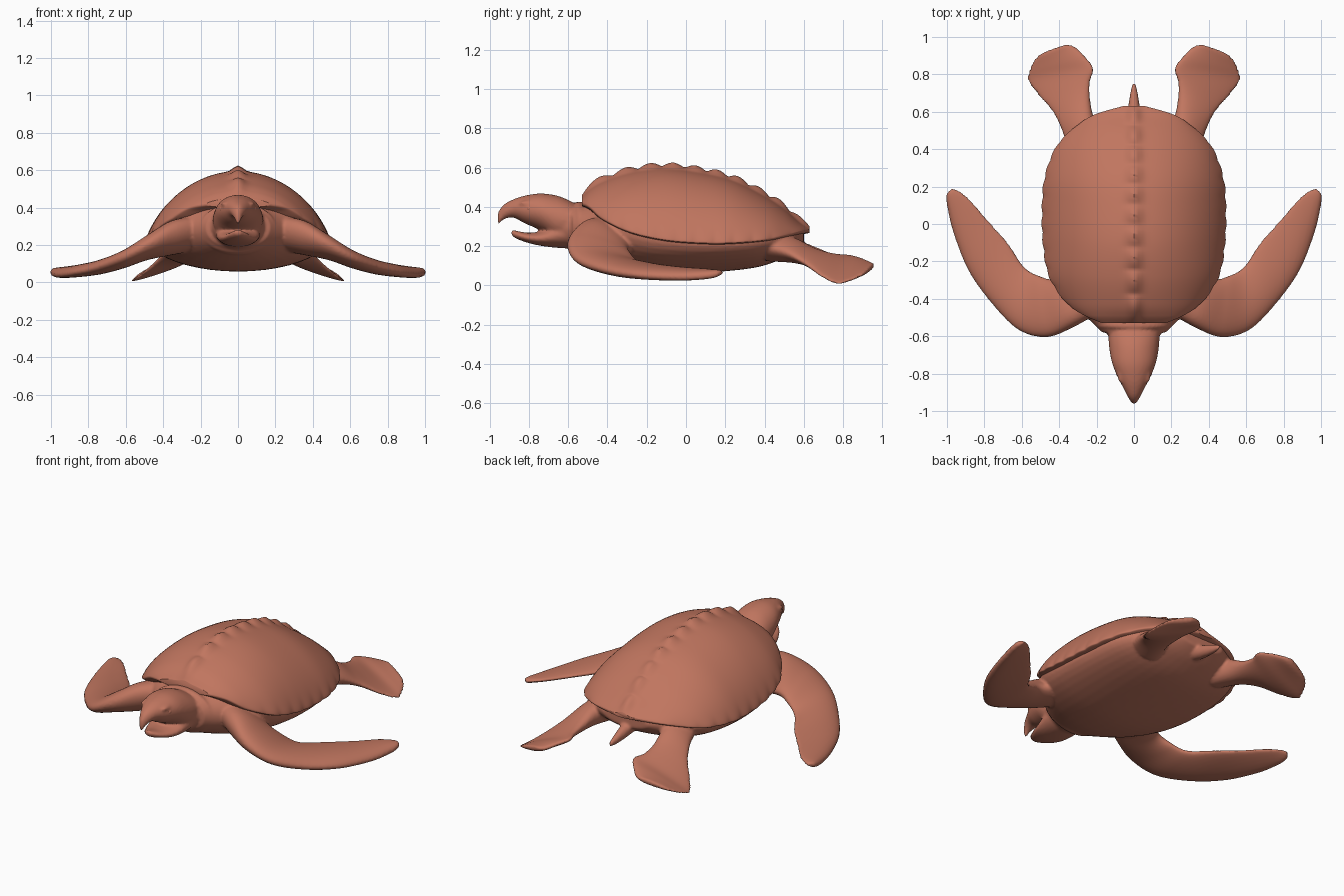
import bpy
import bmesh
import math
from mathutils import Vector

default_cube = bpy.data.objects.get("Cube")
if default_cube:
    bpy.data.objects.remove(default_cube, do_unlink=True)

# One clay colour for everything
clay = bpy.data.materials.new("terracotta")
clay.use_nodes = True
colour = (0.53, 0.18, 0.115, 1)
clay.diffuse_color = colour
shader = clay.node_tree.nodes["Principled BSDF"]
shader.inputs["Base Color"].default_value = colour
shader.inputs["Roughness"].default_value = 0.7


def refine(rows, steps):
    """Smooth curve through the key rows, whatever they hold."""
    result = []
    last = len(rows) - 1
    for i in range(last):
        before, start = rows[max(i - 1, 0)], rows[i]
        end, after = rows[i + 1], rows[min(i + 2, last)]
        for k in range(steps):
            t = k / steps
            result.append([
                b + 0.5 * t * (c - a + t * (2 * a - 5 * b + 4 * c - d + t * (3 * (b - c) + d - a)))
                for a, b, c, d in zip(before, start, end, after)])
    result.append(list(rows[-1]))
    return result


def loft(bm, rings):
    """Skin a list of closed rings and cap both ends."""
    loops = [[bm.verts.new(p) for p in ring] for ring in rings]
    count = len(loops[0])
    for a, b in zip(loops, loops[1:]):
        for i in range(count):
            j = (i + 1) % count
            bm.faces.new((a[i], a[j], b[j], b[i]))
    bm.faces.new(loops[0])
    bm.faces.new(loops[-1])


def angles(count):
    return [math.tau * i / count for i in range(count)]


def tube(bm, rows, steps=6):
    """Rows hold y, half width, top and bottom."""
    rings = []
    for y, width, top, bottom in refine(rows, steps):
        middle, half = (top + bottom) / 2, (top - bottom) / 2
        rings.append([(width * math.cos(t), y, middle + half * math.sin(t)) for t in angles(40)])
    loft(bm, rings)


def flipper(bm, rows, side):
    """Rows hold a point on each edge of the blade and half its thickness."""
    rings = []
    for row in refine(rows, 8):
        lead, trail, thick = Vector(row[:3]), Vector(row[3:6]), row[6]
        middle, half = (lead + trail) / 2, (lead - trail) / 2
        ring = []
        for t in angles(32):
            point = middle + half * math.cos(t)
            # The front edge is rounder than the back edge
            point.z += thick * math.sin(t) * (1 + 0.3 * math.cos(t))
            ring.append((side * point.x, point.y, point.z))
        rings.append(ring)
    loft(bm, rings)


def finish(bm, name):
    bmesh.ops.recalc_face_normals(bm, faces=bm.faces)
    mesh = bpy.data.meshes.new(name)
    bm.to_mesh(mesh)
    bm.free()
    mesh.materials.append(clay)
    mesh.polygons.foreach_set("use_smooth", [True] * len(mesh.polygons))
    obj = bpy.data.objects.new(name, mesh)
    bpy.context.collection.objects.link(obj)
    return obj


def blob(bm, centre, size):
    made = bmesh.ops.create_uvsphere(bm, u_segments=20, v_segments=12, radius=1)
    for v in made["verts"]:
        v.co = Vector(centre) + Vector(a * b for a, b in zip(v.co, size))


# Soft body: belly, neck, head, jaw, tail and flippers fused together
belly = [(-.58, .17, .41, .18), (-.5, .25, .42, .14), (-.35, .395, .48, .09),
         (-.15, .455, .43, .06), (.1, .465, .375, .065), (.35, .425, .36, .09),
         (.5, .315, .34, .14), (.6, .15, .3, .2)]
neck = [(-.7, .1, .42, .21), (-.6, .138, .42, .185), (-.572, .148, .41, .175),
        (-.55, .2, .427, .155), (-.51, .205, .42, .145), (-.4, .2, .4, .15)]
head = [(-.96, .01, .37, .3), (-.93, .03, .41, .335), (-.88, .055, .438, .345),
        (-.82, .087, .457, .315), (-.74, .118, .468, .28),
        (-.65, .134, .455, .22), (-.57, .135, .42, .24)]
jaw = [(-.89, .015, .285, .255), (-.86, .045, .277, .236), (-.8, .08, .268, .215),
       (-.73, .105, .28, .2), (-.64, .12, .33, .19), (-.56, .12, .35, .19)]
tail = [(.5, .05, .26, .16), (.6, .035, .22, .14), (.7, .02, .18, .13), (.755, .007, .155, .135)]
front_blade = [
    (.2, -.48, .29, .3, -.2, .21, .085), (.33, -.555, .265, .42, -.29, .19, .085),
    (.47, -.605, .21, .51, -.275, .15, .062), (.62, -.565, .135, .59, -.225, .11, .045),
    (.765, -.42, .08, .675, -.1, .09, .038), (.885, -.25, .053, .785, .025, .08, .032),
    (.965, -.05, .042, .885, .14, .075, .026), (1, .1, .048, .95, .185, .07, .02),
    (1.003, .16, .06, .975, .19, .065, .012)]
rear_blade = [
    (.16, .44, .2, .35, .38, .2, .075), (.215, .57, .185, .385, .5, .17, .062),
    (.235, .67, .16, .435, .6, .115, .042), (.235, .76, .15, .51, .685, .05, .031),
    (.215, .83, .15, .567, .765, .01, .024), (.255, .89, .135, .56, .83, .022, .022),
    (.31, .945, .11, .515, .9, .055, .019), (.36, .96, .105, .44, .935, .085, .012)]

body_mesh = bmesh.new()
for part in (belly, neck, head, jaw, tail):
    tube(body_mesh, part)
for side in (-1, 1):
    flipper(body_mesh, front_blade, side)
    flipper(body_mesh, rear_blade, side)
    # Brow ridge
    blob(body_mesh, (side * .07, -.8, .418), (.02, .05, .015))
body = finish(body_mesh, "body")
fuse = body.modifiers.new("fuse", "REMESH")
fuse.mode = "VOXEL"
fuse.voxel_size = 0.009
fuse.use_smooth_shade = True
soften = body.modifiers.new("soften", "SMOOTH")
soften.factor = 0.5
soften.iterations = 4

# Domed shell: rows hold y, half width, crown height and rim height
shell_rows = [(-.53, .17, .45, .42), (-.49, .26, .49, .4), (-.42, .36, .53, .34),
              (-.28, .45, .575, .275), (-.1, .483, .595, .235), (.1, .487, .57, .22),
              (.25, .473, .53, .222), (.4, .42, .455, .235), (.5, .335, .39, .255),
              (.58, .22, .32, .275), (.63, .06, .29, .285)]
shell_mesh = bmesh.new()
shell_rings = []
for y, width, crown, rim in refine(shell_rows, 14):
    # Ridge knobs get closer together towards the tail
    along = (y + .53) / 1.16
    bump = abs(math.sin(math.pi * 10 * along ** 1.15))
    scallop = abs(math.sin(math.pi * 12 * along))
    ring = []
    for t in angles(128):
        c, s = math.cos(t), math.sin(t)
        x = c * width * (1 + .014 * scallop * c ** 40)
        if s >= 0:
            z = rim + (crown - rim) * s ** 1.4
            z += (.01 + .022 * bump) * math.exp(-(x / .035) ** 2) * s
        else:
            z = rim - .018 * math.sqrt(-s)
        ring.append((x, y, z))
    shell_rings.append(ring)
loft(shell_mesh, shell_rings)
shell = finish(shell_mesh, "shell")

# Eyes
for side, label in ((1, "left_eye"), (-1, "right_eye")):
    eye_mesh = bmesh.new()
    blob(eye_mesh, (side * .085, -.795, .392), (.012, .018, .015))
    finish(eye_mesh, label)

bpy.ops.object.select_all(action="DESELECT")
shell.select_set(True)
bpy.context.view_layer.objects.active = shell
bpy.ops.object.shade_smooth_by_angle(angle=math.radians(50))
